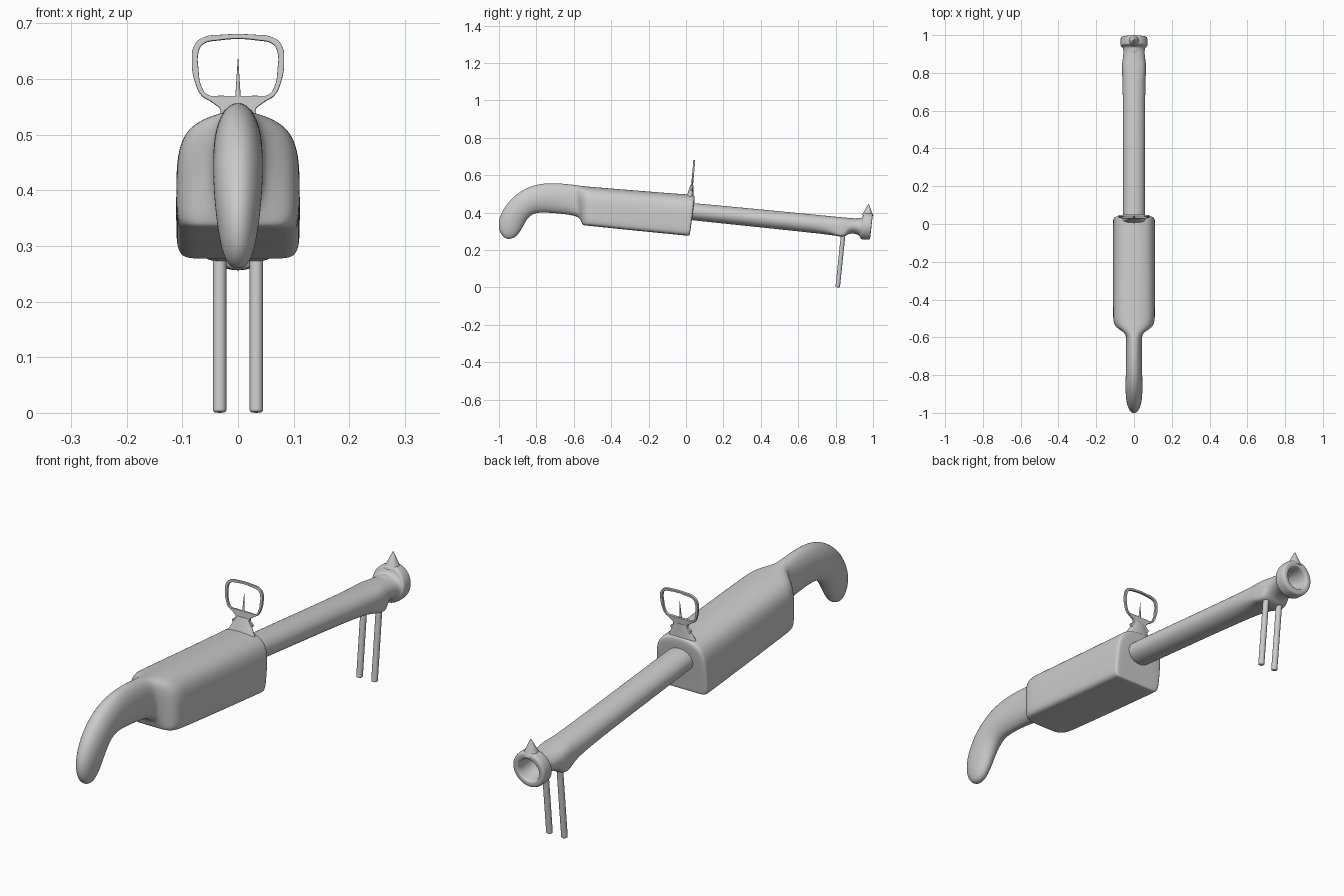
import bpy, bmesh
from math import sin, cos, pi, radians
from mathutils import Vector

# Half cross-sections (x, height) running bottom to top, scaled per station
BOXY = [(0, 0), (.5, 0), (.8, 0), (.94, .03), (1, .12), (1, .32), (1, .52),
        (.97, .68), (.88, .82), (.68, .925), (.35, .985), (0, 1)]
OVAL = [(sin(pi * i / 11), (1 - cos(pi * i / 11)) / 2) for i in range(12)]


def loft(name, stations):
    """Station: top y, top z, bottom y, bottom z, half width, boxiness."""
    bm = bmesh.new()
    rings = []
    for yt, zt, yb, zb, w, k in stations:
        half = [(o[0] + (b[0] - o[0]) * k, o[1] + (b[1] - o[1]) * k)
                for o, b in zip(OVAL, BOXY)]
        full = half + [(-u, v) for u, v in half[-2:0:-1]]
        rings.append([bm.verts.new((u * w, yb + (yt - yb) * v, zb + (zt - zb) * v))
                      for u, v in full])
    n = len(rings[0])
    for a, b in zip(rings, rings[1:]):
        for i in range(n):
            bm.faces.new((a[i], a[(i + 1) % n], b[(i + 1) % n], b[i]))
    bm.faces.new(rings[0])
    bm.faces.new(rings[-1])
    bmesh.ops.recalc_face_normals(bm, faces=bm.faces)
    for f in bm.faces:
        f.smooth = True
    me = bpy.data.meshes.new(name)
    bm.to_mesh(me)
    bm.free()
    ob = bpy.data.objects.new(name, me)
    bpy.context.collection.objects.link(ob)
    ob.modifiers.new("Smooth", 'SUBSURF').levels = 2
    ob.modifiers["Smooth"].render_levels = 2
    return ob


def rod(name, a, b, r1, r2, squash=1, bevel=0):
    a, b = Vector(a), Vector(b)
    bpy.ops.mesh.primitive_cone_add(vertices=24, radius1=r1, radius2=r2,
                                    depth=(b - a).length, location=(a + b) / 2)
    ob = bpy.context.object
    ob.name = name
    ob.rotation_euler = Vector((0, 0, 1)).rotation_difference(b - a).to_euler()
    ob.scale.y = squash
    bpy.ops.object.shade_smooth_by_angle(angle=radians(40))
    if bevel:
        m = ob.modifiers.new("Bevel", 'BEVEL')
        m.width, m.segments = bevel, 3
    return ob


# Housing flowing back into the curved shoulder stock
loft("housing_and_stock", [
    (.046, .46, .024, .31, .070, 1),
    (.047, .485, .021, .283, .100, 1),
    (.044, .495, .018, .277, .109, 1),
    (.030, .498, .006, .277, .111, 1),
    (-.02, .500, -.03, .281, .111, 1),
    (-.25, .518, -.26, .303, .111, 1),
    (-.47, .536, -.47, .325, .111, 1),
    (-.52, .540, -.52, .330, .110, 1),
    (-.550, .543, -.548, .333, .094, 1),
    (-.575, .546, -.556, .338, .064, .9),
    (-.595, .549, -.562, .365, .046, .6),
    (-.62, .552, -.59, .385, .042, .2),
    (-.71, .561, -.69, .396, .042, 0),
    (-.80, .554, -.775, .402, .044, 0),
    (-.88, .521, -.82, .394, .045, 0),
    (-.95, .462, -.848, .368, .045, 0),
    (-.993, .392, -.866, .335, .041, 0),
    (-1.005, .340, -.885, .300, .035, 0),
    (-.997, .293, -.905, .275, .027, 0),
    (-.972, .266, -.928, .262, .016, 0),
    (-.955, .260, -.945, .260, .004, 0)])

# Barrel with swollen bipod mount, muzzle ring and bore
loft("barrel", [
    (-.02, .457, -.02, .366, .058, 0),
    (.05, .451, .04, .358, .058, 0),
    (.40, .418, .39, .322, .058, 0),
    (.70, .389, .69, .290, .060, 0),
    (.78, .381, .78, .280, .062, .4),
    (.81, .378, .81, .274, .064, .9),
    (.845, .375, .845, .271, .064, .9),
    (.865, .373, .858, .278, .062, .5),
    (.90, .370, .875, .290, .058, 0),
    (.935, .368, .920, .285, .056, 0),
    (.946, .380, .932, .268, .066, 0),
    (.950, .400, .935, .258, .071, 0),
    (.960, .403, .945, .256, .072, 0),
    (.985, .401, .970, .255, .072, 0),
    (.997, .398, .982, .256, .070, 0),
    (.999, .388, .985, .265, .062, 0),
    (.997, .374, .986, .279, .047, 0),
    (.990, .370, .978, .282, .044, 0),
    (.90, .374, .89, .300, .040, 0),
    (.89, .360, .88, .310, .028, 0)])

# Bipod legs
for side, label in ((-1, "left"), (1, "right")):
    rod("bipod_leg_" + label, (side * .033, .811, .001), (side * .033, .842, .30),
        .012, .012, bevel=.004)

# Muzzle bead
rod("front_sight", (0, .971, .385), (0, .976, .445), .031, .002)

# Rear sight frame: outline with a window cut out
cu = bpy.data.curves.new("rear_sight_frame", 'CURVE')
cu.dimensions, cu.fill_mode = '2D', 'BOTH'
cu.extrude, cu.bevel_depth, cu.offset, cu.resolution_u = .003, .002, -.002, 6
outer = [(.045, -.028), (.031, -.008), (.045, .007), (.066, .021), (.078, .047),
         (.083, .080), (.078, .112), (.063, .125), (.03, .130)]
window = [(.03, .020), (.055, .022), (.066, .038), (.071, .068), (.071, .098),
          (.064, .112), (.035, .120)]
for half in (outer, window):
    pts = half + [(-x, y) for x, y in reversed(half)]
    sp = cu.splines.new('BEZIER')
    sp.bezier_points.add(len(pts) - 1)
    for p, (x, y) in zip(sp.bezier_points, pts):
        p.co = (x, y, 0)
        p.handle_left_type = p.handle_right_type = 'AUTO'
    sp.use_cyclic_u = True
frame = bpy.data.objects.new("rear_sight_frame", cu)
frame.location = (0, .033, .55)
frame.rotation_euler = (radians(85), 0, 0)
bpy.context.collection.objects.link(frame)

# Sight needle and foot
rod("rear_sight_needle", (0, .034, .566), (0, .039, .636), .005, .0005)
rod("rear_sight_foot", (0, .022, .485), (0, .032, .546), .060, .026, squash=.32, bevel=.003)
